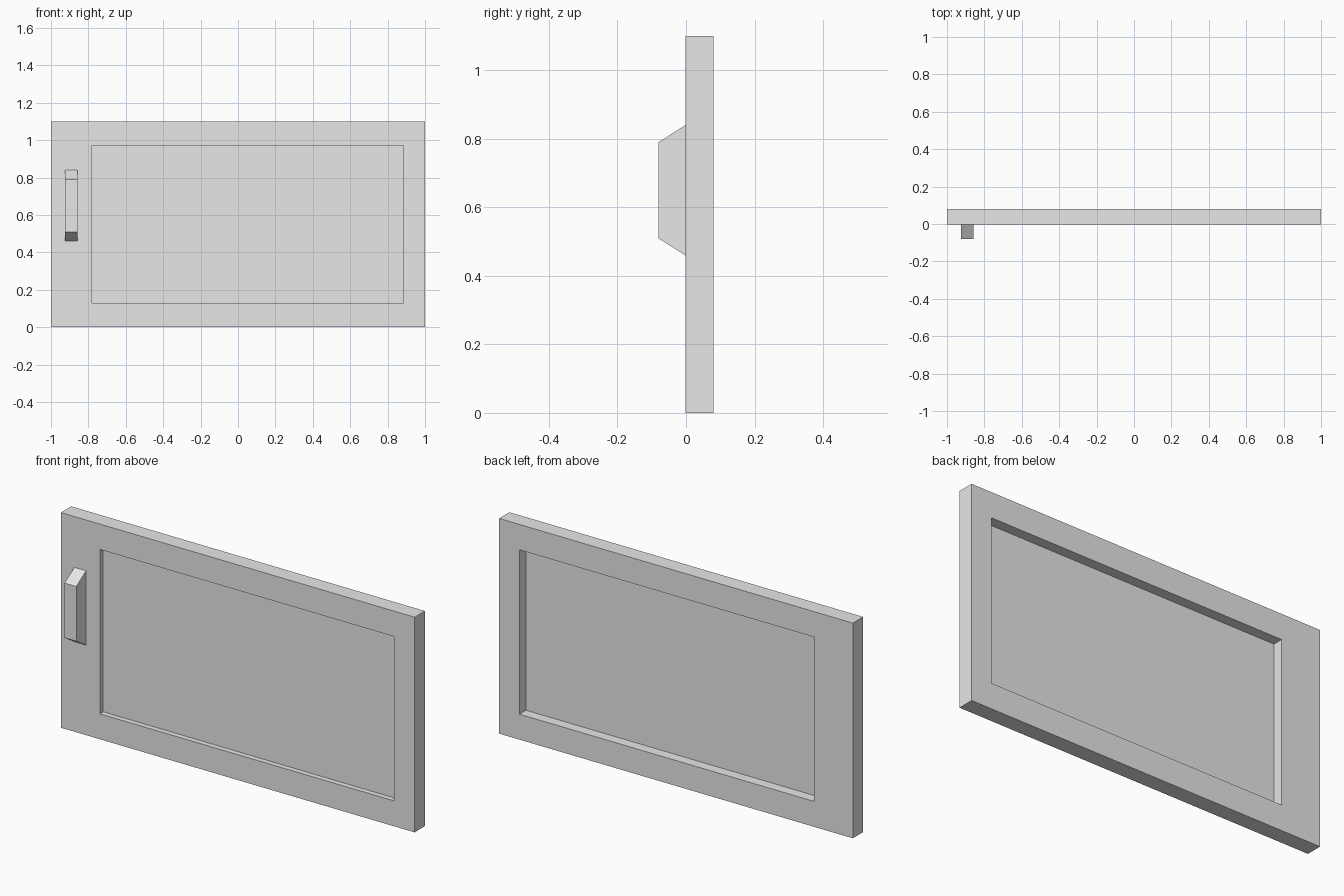
import bpy
import bmesh

cube = bpy.data.objects.get("Cube")
if cube:
    bpy.data.objects.remove(cube, do_unlink=True)

# Single plain grey
grey = bpy.data.materials.new("plain grey")
grey.use_nodes = True
colour = (0.8, 0.8, 0.8, 1.0)
grey.diffuse_color = colour
grey.node_tree.nodes["Principled BSDF"].inputs["Base Color"].default_value = colour

FRONT, BACK = -0.002, 0.081


def add_object(name, bm):
    bmesh.ops.recalc_face_normals(bm, faces=bm.faces)
    mesh = bpy.data.meshes.new(name)
    bm.to_mesh(mesh)
    bm.free()
    mesh.materials.append(grey)
    obj = bpy.data.objects.new(name, mesh)
    bpy.context.collection.objects.link(obj)
    return obj


def rectangle(bm, x0, x1, z0, z1, y):
    return [bm.verts.new((x, y, z)) for x, z in ((x0, z0), (x1, z0), (x1, z1), (x0, z1))]


def bridge(bm, a, b):
    for i in range(4):
        j = (i + 1) % 4
        bm.faces.new((a[i], a[j], b[j], b[i]))


def block(name, near, far):
    """Solid between two rectangles, each given as x0, x1, z0, z1, y."""
    bm = bmesh.new()
    a, b = rectangle(bm, *near), rectangle(bm, *far)
    bridge(bm, a, b)
    bm.faces.new(a)
    bm.faces.new(b)
    return add_object(name, bm)


# Door frame: a closed loop of four rectangular rings
outer = (-1, 1, 0, 1.10)
opening = (-0.78, 0.885, 0.13, 0.97)
bm = bmesh.new()
rings = [rectangle(bm, *size, y) for size, y in
         ((outer, FRONT), (outer, BACK), (opening, BACK), (opening, FRONT))]
for i in range(4):
    bridge(bm, rings[i], rings[(i + 1) % 4])
add_object("door_frame", bm)

# Thin panel set into the opening, nearer the front
block("inset_panel", (*opening, 0.025), (*opening, 0.028))

# Handle with sloping ends
block("handle", (-0.924, -0.858, 0.51, 0.79, -0.081), (-0.924, -0.858, 0.46, 0.84, FRONT))
